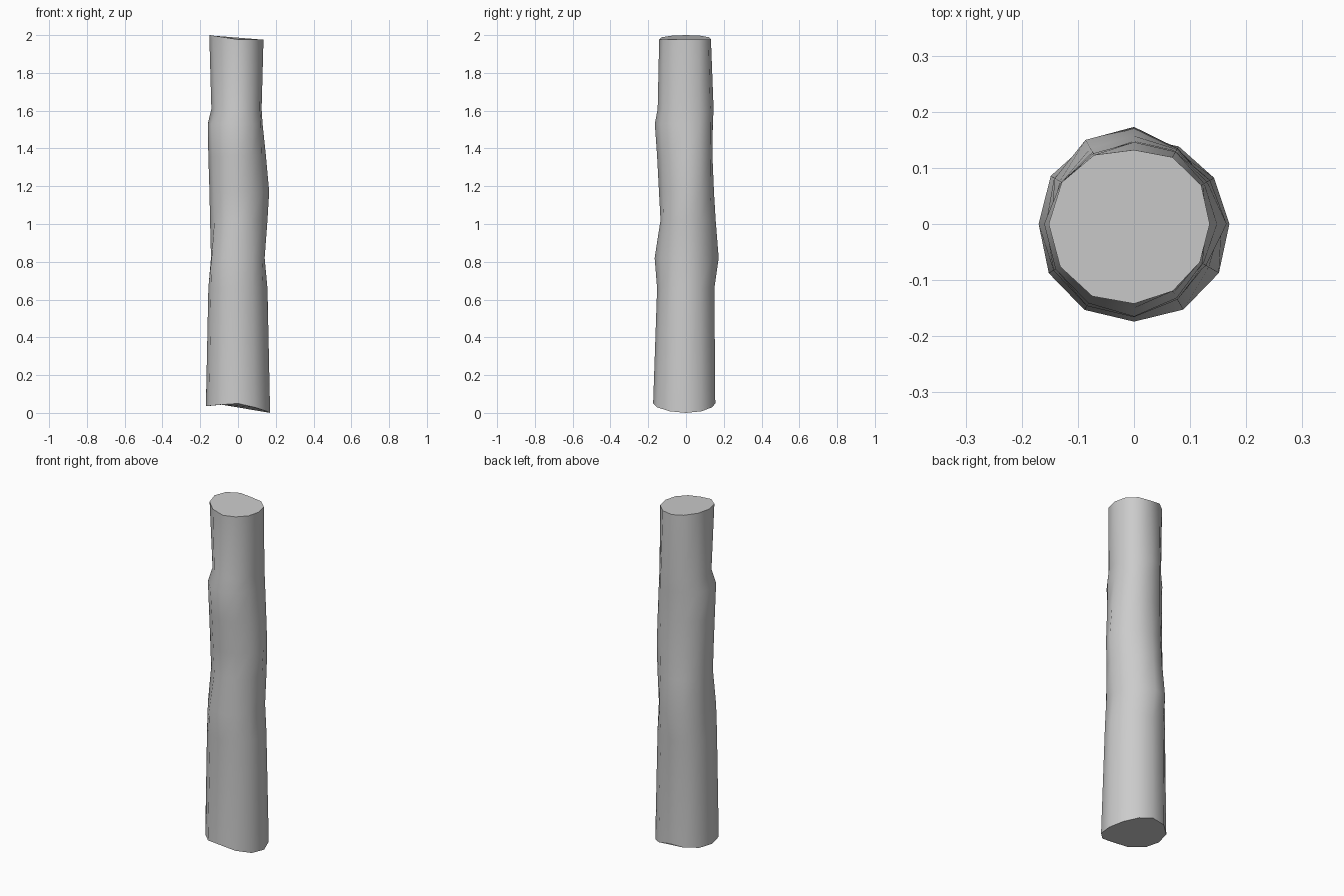
import bpy, bmesh, math

if "Cube" in bpy.data.objects:
    bpy.data.objects.remove(bpy.data.objects["Cube"])

SIDES = 12
# Ring height, then radii towards +x, +x+y, +y, -x+y, -x, -x-y, -y, +x-y
RINGS = [
    (0.03, .170, .162, .155, .172, .170, .178, .174, .177),
    (0.66, .156, .150, .150, .168, .157, .170, .153, .153),
    (0.82, .141, .147, .173, .173, .143, .170, .166, .150),
    (1.02, .156, .152, .157, .155, .148, .142, .135, .140),
    (1.17, .165, .152, .148, .148, .151, .147, .143, .140),
    (1.36, .148, .152, .140, .145, .157, .154, .153, .140),
    (1.53, .130, .152, .142, .145, .160, .162, .165, .146),
    (1.61, .125, .150, .146, .145, .141, .134, .150, .137),
    (1.98, .135, .140, .132, .147, .152, .152, .142, .136),
]


def radius(radii, angle):
    """Blend between the eight measured directions."""
    t = angle / (math.pi / 4)
    i = int(t + 1e-6)
    f = t - i
    return radii[i % 8] * (1 - f) + radii[(i + 1) % 8] * f


def end_height(level, angle):
    """Roughly sawn ends: both cuts wave around the rim."""
    c = math.cos(angle)
    if level == 0:
        return 0.05 - (0.05 if c > 0 else 0.015) * abs(c) ** 1.3
    if level == len(RINGS) - 1:
        return 1.977 + 0.023 * max(0.0, -c)
    return RINGS[level][0]


# Log trunk, lofted through the rings
bm = bmesh.new()
loops = []
for level, (z, *radii) in enumerate(RINGS):
    loop = []
    for k in range(SIDES):
        a = 2 * math.pi * k / SIDES
        r = radius(radii, a)
        loop.append(bm.verts.new((r * math.cos(a), r * math.sin(a), end_height(level, a))))
    loops.append(loop)

for low, high in zip(loops, loops[1:]):
    for k in range(SIDES):
        n = (k + 1) % SIDES
        bm.faces.new((low[k], low[n], high[n], high[k]))

# Sawn end caps
bm.faces.new(loops[-1])
bm.faces.new(loops[0][::-1])

mesh = bpy.data.meshes.new("log_trunk")
bm.to_mesh(mesh)
bm.free()
log = bpy.data.objects.new("log_trunk", mesh)
bpy.context.collection.objects.link(log)
bpy.context.view_layer.objects.active = log
log.select_set(True)
bpy.ops.object.shade_smooth_by_angle(angle=math.radians(40))
